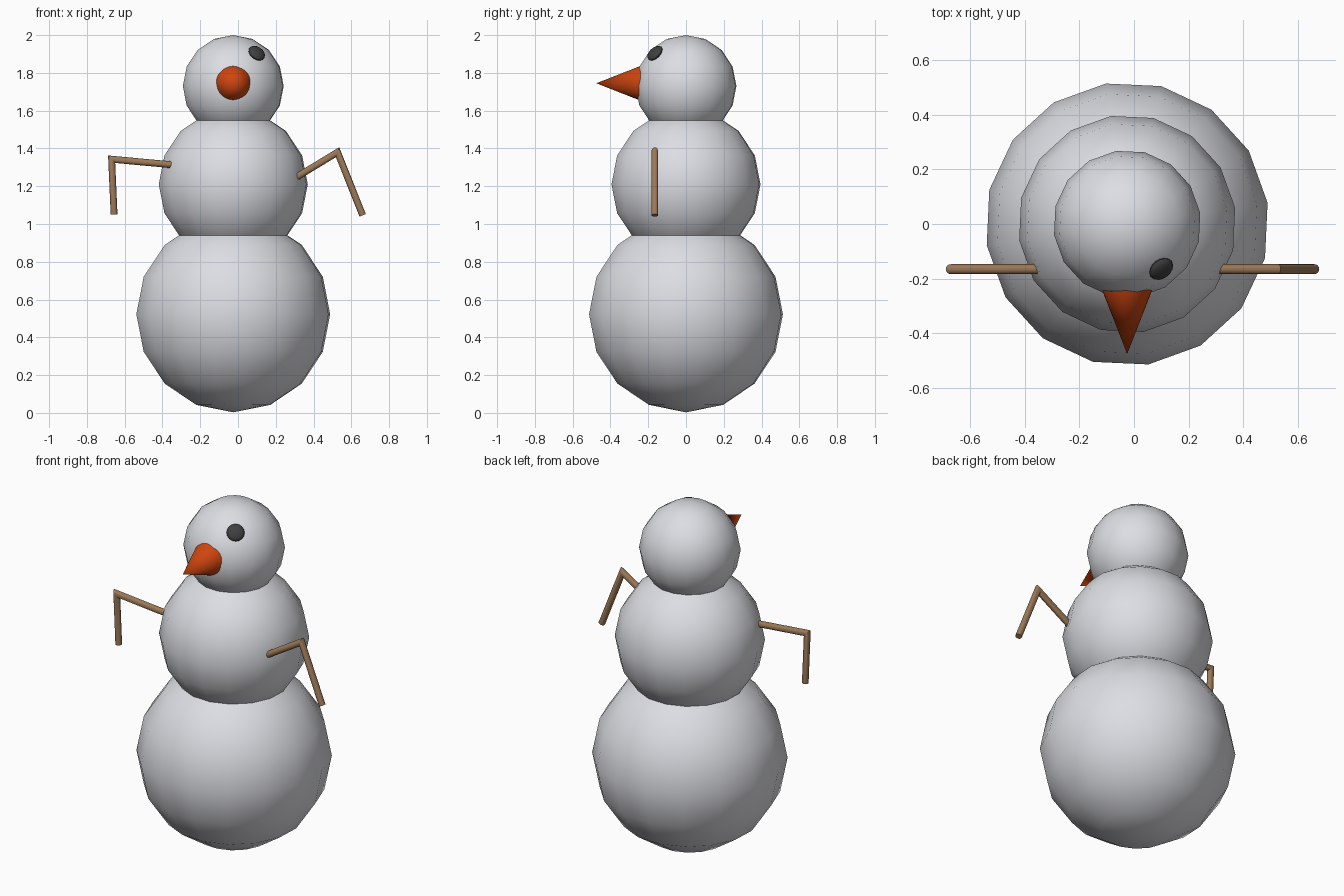
import bpy, bmesh, math
from mathutils import Matrix, Vector

if "Cube" in bpy.data.objects:
    bpy.data.objects.remove(bpy.data.objects["Cube"])


def material(name, rgb):
    m = bpy.data.materials.new(name)
    m.diffuse_color = (*rgb, 1)
    m.use_nodes = True
    m.node_tree.nodes["Principled BSDF"].inputs["Base Color"].default_value = m.diffuse_color
    return m


SNOW = material("snow", (0.72, 0.73, 0.77))
ORANGE = material("carrot orange", (0.62, 0.06, 0.005))
COAL = material("coal", (0.05, 0.05, 0.05))
WOOD = material("wood", (0.33, 0.19, 0.095))

CX = -0.025                      # body axis
TURN = math.radians(8.6)         # balls are turned slightly about z


def finish(name, bm, mat):
    bmesh.ops.recalc_face_normals(bm, faces=bm.faces)
    me = bpy.data.meshes.new(name)
    bm.to_mesh(me)
    bm.free()
    me.materials.append(mat)
    ob = bpy.data.objects.new(name, me)
    bpy.context.collection.objects.link(ob)
    bpy.ops.object.select_all(action='DESELECT')
    ob.select_set(True)
    bpy.context.view_layer.objects.active = ob
    bpy.ops.object.shade_smooth_by_angle(angle=math.radians(35))
    return ob


def ball(name, z, r):
    bm = bmesh.new()
    bmesh.ops.create_uvsphere(
        bm, u_segments=16, v_segments=8, radius=r,
        matrix=Matrix.Translation((CX, 0, z)) @ Matrix.Rotation(TURN, 4, 'Z'))
    return finish(name, bm, SNOW)


def stick_arm(name, pts, y=-0.165, r=0.018, n=16):
    """Round stick swept along an (x, z) path with mitred bends."""
    p = [Vector(q) for q in pts]
    dirs = [(b - a).normalized() for a, b in zip(p, p[1:])]
    bm = bmesh.new()
    rings = []
    for i, c in enumerate(p):
        d0, d1 = dirs[max(i - 1, 0)], dirs[min(i, len(dirs) - 1)]
        n0, n1 = Vector((-d0.y, d0.x)), Vector((-d1.y, d1.x))
        m = (n0 + n1).normalized()
        m = m / m.dot(n0)
        ring = []
        for k in range(n):
            a = 2 * math.pi * k / n
            q = c + m * (r * math.cos(a))
            ring.append(bm.verts.new((q.x, y + r * math.sin(a), q.y)))
        rings.append(ring)
    for a, b in zip(rings, rings[1:]):
        for k in range(n):
            bm.faces.new((a[k], a[(k + 1) % n], b[(k + 1) % n], b[k]))
    bm.faces.new(rings[0])
    bm.faces.new(rings[-1])
    return finish(name, bm, WOOD)


# Three stacked snowballs
ball("lower_body", 0.522, 0.519)
ball("upper_body", 1.21, 0.399)
ball("head", 1.73, 0.27)

# Carrot nose pointing to the front
bm = bmesh.new()
base_y, tip_y = -0.235, -0.475
bmesh.ops.create_cone(
    bm, cap_ends=True, segments=32, radius1=0.094, radius2=0,
    depth=base_y - tip_y,
    matrix=Matrix.Translation((CX, (base_y + tip_y) / 2, 1.745))
    @ Matrix.Rotation(math.pi / 2, 4, 'X'))
finish("nose", bm, ORANGE)

# Single flattened coal eye lying on the head surface
normal = Vector((0.125, -0.165, 0.175)).normalized()
place = (Matrix.Translation(Vector((CX, 0, 1.73)) + normal * 0.27)
         @ normal.to_track_quat('Z', 'Y').to_matrix().to_4x4()
         @ Matrix.Diagonal((0.048, 0.048, 0.021, 1)))
bm = bmesh.new()
bmesh.ops.create_uvsphere(bm, u_segments=16, v_segments=8, radius=1, matrix=place)
finish("eye", bm, COAL)

# Bent stick arms, pushed a little into the upper body
stick_arm("left_side_arm", [(-0.29, 1.308), (-0.669, 1.343), (-0.656, 1.05)])
stick_arm("right_side_arm", [(0.26, 1.218), (0.527, 1.38), (0.66, 1.046)])
